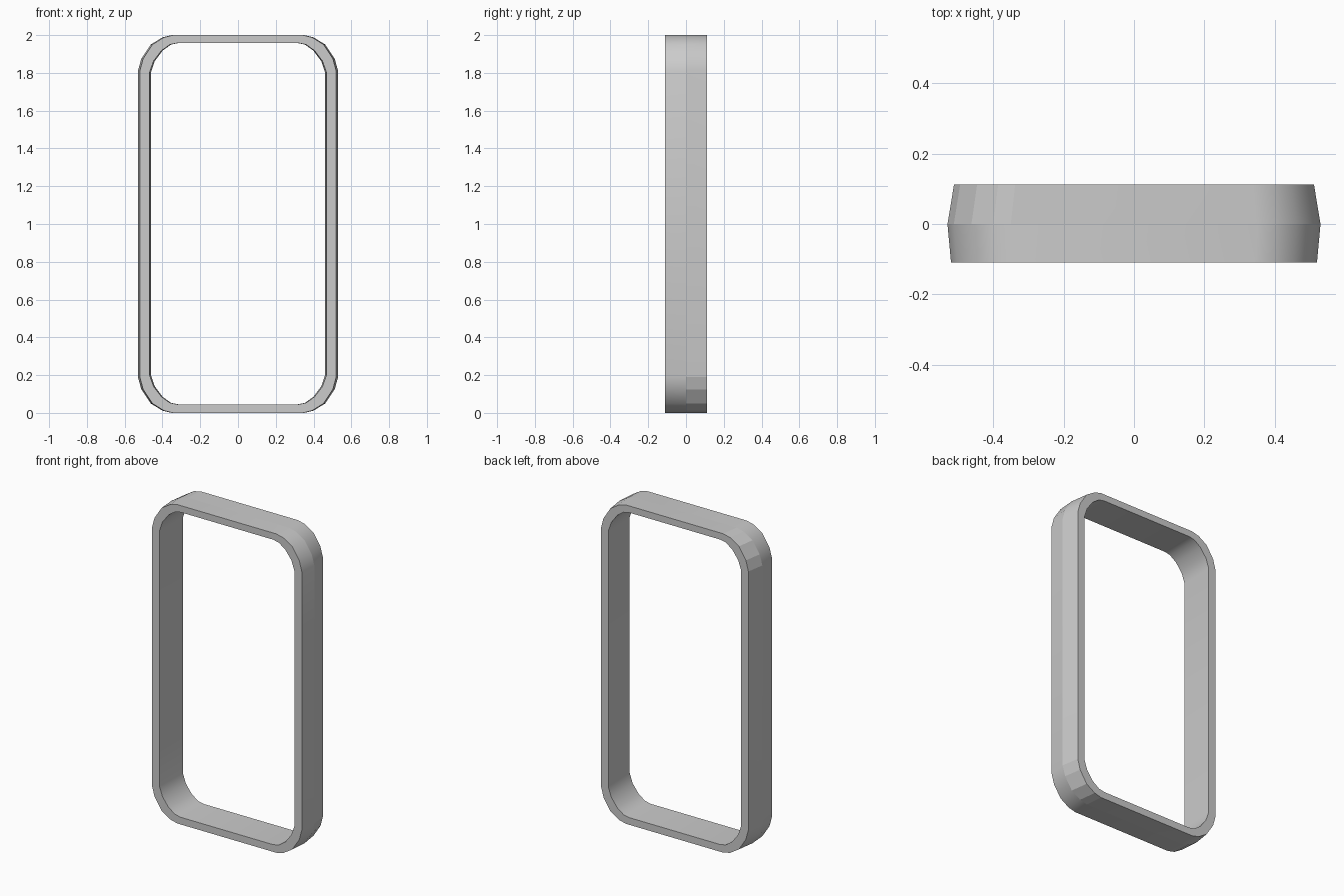
import bpy, bmesh

if "Cube" in bpy.data.objects:
    bpy.data.objects.remove(bpy.data.objects["Cube"])

# Corner profiles (x, z), bottom right, running from the side to the bottom edge
OUTER = [(0.53, 0.19), (0.512, 0.125), (0.462, 0.05), (0.40, 0.012), (0.35, 0.0)]
INNER = [(0.468, 0.20), (0.447, 0.14), (0.405, 0.085), (0.36, 0.053), (0.32, 0.045)]


def loop(corner, top):
    """Mirror one corner into a closed rounded-rectangle outline."""
    br = corner
    bl = [(-x, z) for x, z in reversed(br)]
    tl = [(-x, top - z) for x, z in br]
    tr = [(x, top - z) for x, z in reversed(br)]
    return br + bl + tl + tr


outer, inner = loop(OUTER, 2.0), loop(INNER, 2.003)
# Cross-section rings: outline, depth y, width factor
sections = [(inner, -0.11, 1.0), (outer, -0.11, 0.981), (outer, 0.0, 1.0),
            (outer, 0.112, 0.965), (inner, 0.112, 0.985)]

bm = bmesh.new()
rings = [[bm.verts.new((x * s, y, z)) for x, z in pts] for pts, y, s in sections]
n = len(outer)
for k in range(len(rings)):
    a, b = rings[k], rings[(k + 1) % len(rings)]
    for i in range(n):
        j = (i + 1) % n
        face = bm.faces.new((a[i], a[j], b[j], b[i]))
        # Back outer band is faceted on two opposite corners
        faceted = k == 2 and (i < 4 or 10 <= i < 14)
        face.smooth = not faceted
for ring in rings:
    for i in range(n):
        bm.edges.get((ring[i], ring[(i + 1) % n])).smooth = False
bmesh.ops.recalc_face_normals(bm, faces=bm.faces)

# Phone-sized bumper frame
mesh = bpy.data.meshes.new("bumper_frame")
bm.to_mesh(mesh)
bm.free()
frame = bpy.data.objects.new("bumper_frame", mesh)
bpy.context.collection.objects.link(frame)
